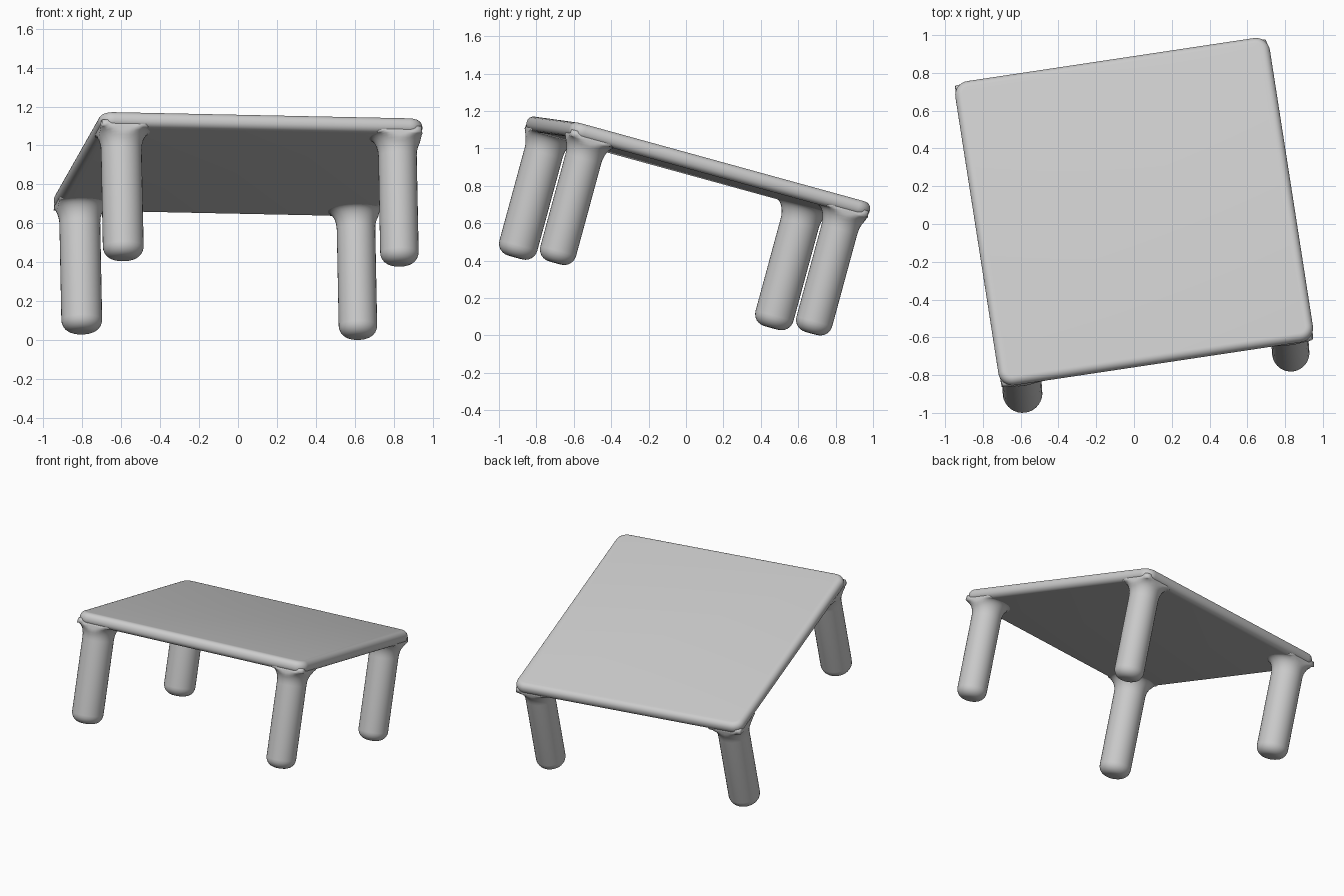
import bpy, bmesh, math
from mathutils import Matrix, Vector

if "Cube" in bpy.data.objects:
    bpy.data.objects.remove(bpy.data.objects["Cube"])

# Tilted frame: origin at the centre of the top surface
n = Vector((-0.02, 0.272, 1)).normalized()
u = Vector((1.65, 0.257, 0))
u = (u - n * u.dot(n) / 1.0)
u.normalize()
v = n.cross(u)
FRAME = Matrix.Translation((0, 0.076, 0.957)) @ Matrix((u, v, n)).transposed().to_4x4()

HALF, THICK, CORNER = 0.842, 0.082, 0.075


def finish(bm, name):
    bmesh.ops.recalc_face_normals(bm, faces=bm.faces)
    bm.transform(FRAME)
    me = bpy.data.meshes.new(name)
    bm.to_mesh(me)
    bm.free()
    me.shade_smooth()
    ob = bpy.data.objects.new(name, me)
    bpy.context.collection.objects.link(ob)
    return ob


# Square table top with rounded corners and rolled edges
def table_top():
    bm = bmesh.new()
    bmesh.ops.create_cube(bm, size=1)
    bm.transform(Matrix.Translation((0, 0, -THICK / 2))
                 @ Matrix.Diagonal((2 * HALF, 2 * HALF, THICK, 1)))
    upright = [e for e in bm.edges
               if abs(e.verts[0].co.z - e.verts[1].co.z) > THICK / 2]
    bmesh.ops.bevel(bm, geom=upright, offset=CORNER, segments=8,
                    profile=0.5, affect='EDGES')
    rims = [e for e in bm.edges
            if abs(e.verts[0].co.z - e.verts[1].co.z) < 1e-5]
    bmesh.ops.bevel(bm, geom=rims, offset=0.038, segments=6,
                    profile=0.5, affect='EDGES')
    return finish(bm, "table_top")


# Round leg with a soft foot, flaring into the underside of the top
def leg(name, sx, sy, r, length=0.755, foot=0.065, flare=0.06):
    profile = []
    for i in range(7):
        a = math.pi / 2 * i / 6
        profile.append((r - foot + foot * math.sin(a),
                        -length + foot - foot * math.cos(a)))
    under = -THICK + 0.004
    for i in range(9):
        a = math.pi / 2 * i / 8
        profile.append((r + flare * (1 - math.cos(a)),
                        under - 0.1 + 0.1 * math.sin(a)))
    bm = bmesh.new()
    sides, rings = 32, []
    cx, cy, lim = sx * 0.718, sy * 0.718, HALF - 0.006
    for rad, z in profile:
        ring = []
        for k in range(sides):
            a = 2 * math.pi * k / sides
            x = max(-lim, min(lim, cx + rad * math.cos(a)))
            y = max(-lim, min(lim, cy + rad * math.sin(a)))
            ring.append(bm.verts.new((x, y, z)))
        rings.append(ring)
    # carry the flared end up into the slab
    rings.append([bm.verts.new((cx + (p.co.x - cx) * 0.97,
                                cy + (p.co.y - cy) * 0.97, -THICK * 0.55))
                  for p in rings[-1]])
    for lo, hi in zip(rings, rings[1:]):
        for k in range(sides):
            j = (k + 1) % sides
            bm.faces.new((lo[k], lo[j], hi[j], hi[k]))
    bm.faces.new(rings[0])
    bm.faces.new(rings[-1])
    return finish(bm, name)


parts = [table_top()]
for sx, side, r in ((-1, "left", 0.105), (1, "right", 0.099)):
    for sy, end in ((-1, "front"), (1, "back")):
        parts.append(leg(f"{end}_{side}_leg", sx, sy, r))

# Rest the lowest foot on the ground
low = min(p.co.z for ob in parts for p in ob.data.vertices)
for ob in parts:
    ob.data.transform(Matrix.Translation((0, 0, -low)))
